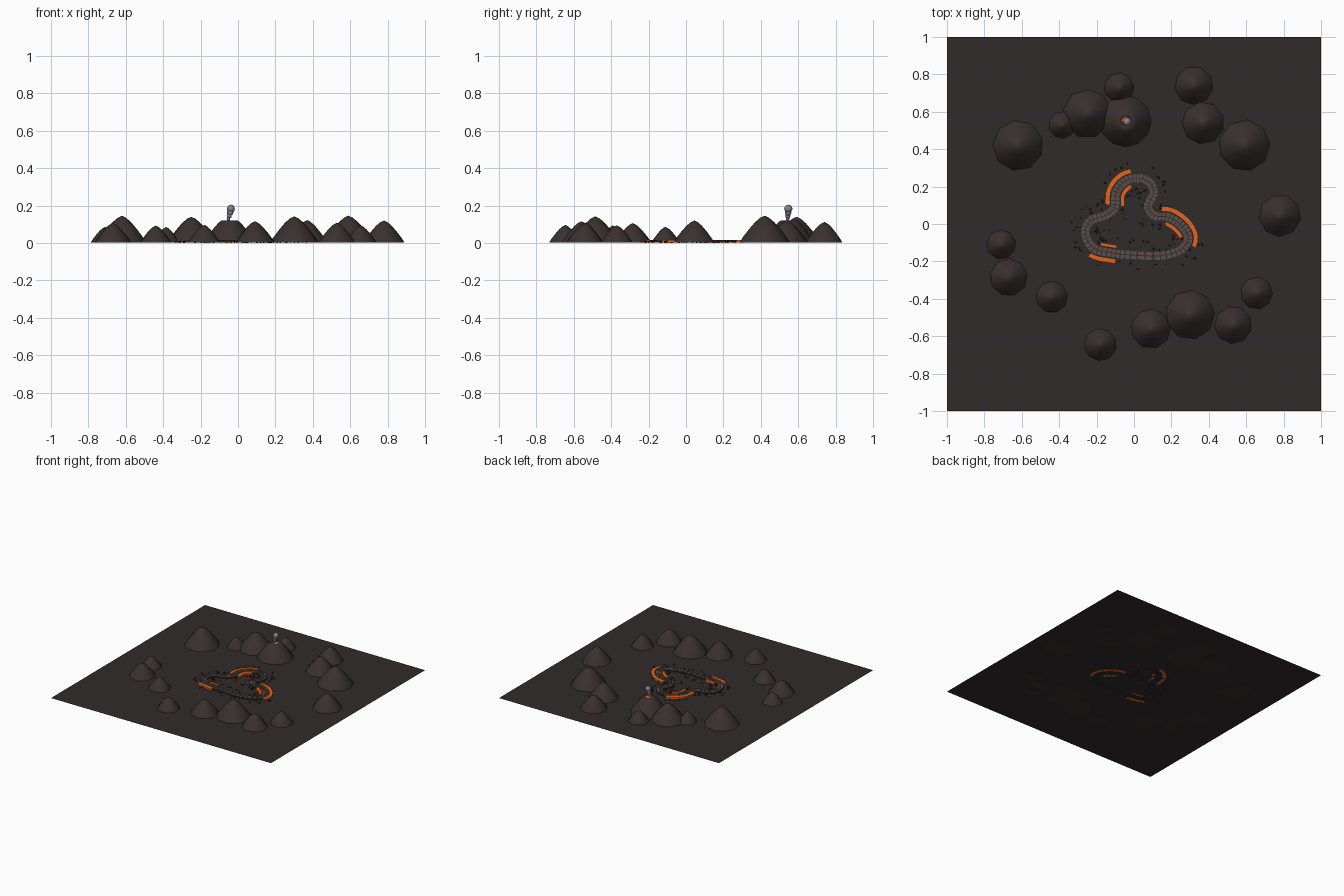
import bpy, bmesh, math, random
from mathutils import Vector, Matrix

if "Cube" in bpy.data.objects:
    bpy.data.objects.remove(bpy.data.objects["Cube"])

random.seed(7)
GROUND = 0.002


def mat(name, r, g, b):
    m = bpy.data.materials.new(name)
    m.diffuse_color = (r, g, b, 1)
    m.use_nodes = True
    m.node_tree.nodes["Principled BSDF"].inputs["Base Color"].default_value = m.diffuse_color
    return m


soil = mat("soil", .031, .024, .024)
rock = mat("rock", .042, .030, .029)
stone = mat("road_stone", .10, .075, .065)
joint = mat("road_joint", .025, .02, .02)
lava = mat("lava", .75, .13, .015)
grey = mat("smoke", .24, .22, .26)


def finish(name, bm, material, smooth=0):
    bmesh.ops.recalc_face_normals(bm, faces=bm.faces[:])
    me = bpy.data.meshes.new(name)
    bm.to_mesh(me)
    bm.free()
    ob = bpy.data.objects.new(name, me)
    bpy.context.collection.objects.link(ob)
    me.materials.append(material)
    if smooth:
        bpy.ops.object.select_all(action='DESELECT')
        ob.select_set(True)
        bpy.context.view_layer.objects.active = ob
        bpy.ops.object.shade_smooth_by_angle(angle=math.radians(smooth))
    return ob


# ground sheet
bm = bmesh.new()
bmesh.ops.create_grid(bm, x_segments=1, y_segments=1, size=1,
                      matrix=Matrix.Translation((0, 0, GROUND)))
finish("ground", bm, soil)


def lathe(name, x, y, profile, material, sides=9, turn=0.0, smooth=60):
    """Turn an (r, z) profile round a vertical axis; r = 0 makes a pole."""
    bm = bmesh.new()
    rings = []
    for r, z in profile:
        n = sides if r > 0 else 1
        rings.append([bm.verts.new((x + r * math.cos(turn + math.tau * i / sides),
                                    y + r * math.sin(turn + math.tau * i / sides), z))
                      for i in range(n)])
    for a, b in zip(rings, rings[1:]):
        for i in range(sides):
            j = (i + 1) % sides
            q = [a[i % len(a)], a[j % len(a)], b[j % len(b)], b[i % len(b)]]
            bm.faces.new(list(dict.fromkeys(q)))
    if len(rings[0]) > 1:
        bm.faces.new(rings[0])
    return finish(name, bm, material, smooth)


# hills: x, y, radius, height
hills = [(-.62, .42, .135, .145), (-.25, .59, .13, .14), (-.385, .53, .072, .085),
         (-.08, .73, .08, .09), (.32, .74, .102, .112), (.37, .54, .113, .122),
         (.59, .42, .137, .146), (.78, .045, .112, .12), (.655, -.37, .086, .094),
         (.53, -.54, .1, .108), (.30, -.485, .132, .142), (.09, -.56, .106, .116),
         (-.18, -.645, .087, .096), (-.44, -.39, .085, .093), (-.67, -.285, .1, .106),
         (-.71, -.11, .078, .086)]
shape = [(1, 0), (.87, .2), (.64, .48), (.38, .76), (.18, .92), (0, 1)]
for i, (x, y, r, h) in enumerate(hills):
    lathe(f"hill_{i + 1}", x, y, [(r * a, GROUND + (h - GROUND) * b) for a, b in shape],
          rock, 9, random.random())

# volcano with crater, lava pool and smoke puffs
vx, vy = -.045, .55
lathe("volcano", vx, vy, [(.137, GROUND), (.118, .035), (.088, .075), (.06, .107),
                          (.043, .121), (.028, .121), (.022, .112), (0, .112)], rock, 12)
lathe("crater_lava", vx, vy, [(.024, .113), (.022, .119), (0, .119)], lava, 12)
for i, (dx, z, r) in enumerate([(-.006, .130, .010), (-.002, .145, .014),
                                (.003, .163, .018), (.007, .183, .022)]):
    bm = bmesh.new()
    bmesh.ops.create_icosphere(bm, subdivisions=2, radius=r,
                               matrix=Matrix.Translation((vx + dx, vy - .005 + dx * .3, z)))
    finish(f"smoke_puff_{i + 1}", bm, grey, 60)

# road centre line, clockwise; the left side of travel is outward
PATH = [(.03, .245), (.085, .22), (.105, .165), (.075, .095), (.11, .045), (.19, .035),
        (.26, -.015), (.29, -.08), (.245, -.14), (.14, -.17), (-.02, -.165), (-.12, -.155),
        (-.215, -.13), (-.26, -.055), (-.235, .015), (-.155, .045), (-.105, .085),
        (-.095, .17), (-.045, .23)]
N = len(PATH)


def on_path(t, off):
    k, f = int(math.floor(t)), t - math.floor(t)
    a, b, c, d = (Vector(PATH[(k + i) % N]) for i in (-1, 0, 1, 2))
    p = .5 * (2 * b + (c - a) * f + (2 * a - 5 * b + 4 * c - d) * f * f
              + (3 * b - a - 3 * c + d) * f ** 3)
    g = (c - a) + 2 * (2 * a - 5 * b + 4 * c - d) * f + 3 * (3 * b - a - 3 * c + d) * f * f
    return p + Vector((-g.y, g.x)).normalized() * off


def strip(bm, t0, t1, lo, hi, z0, z1, steps, closed=False):
    """Box-section band that follows the road between two offsets."""
    rings = []
    for i in range(steps if closed else steps + 1):
        t = t0 + (t1 - t0) * i / steps
        rings.append([bm.verts.new((*on_path(t, o), z))
                      for o, z in ((lo, z0), (hi, z0), (hi, z1), (lo, z1))])
    pairs = list(zip(rings, rings[1:]))
    if closed:
        pairs.append((rings[-1], rings[0]))
    else:
        bm.faces.new(rings[0])
        bm.faces.new(rings[-1])
    for a, b in pairs:
        for i in range(4):
            j = (i + 1) % 4
            bm.faces.new((a[i], a[j], b[j], b[i]))


# road bed, then two lanes of paving slabs
bm = bmesh.new()
strip(bm, 0, N, -.025, .025, GROUND, .0095, N * 6, True)
finish("road_bed", bm, joint)
bm = bmesh.new()
for i in range(N * 4):
    for lo, hi in ((-.023, -.002), (.002, .023)):
        strip(bm, i / 4 + .02, i / 4 + .23, lo, hi, .006, .012, 1)
finish("road_slabs", bm, stone)

# glowing kerbs on the bends
kerbs = [(4.5, 7.35, .028, .054), (4.75, 6.7, -.05, -.028), (16.0, 18.5, .028, .054),
         (16.2, 18.3, -.05, -.028), (10.7, 12.0, .028, .054), (10.75, 11.7, -.046, -.028)]
for i, (t0, t1, lo, hi) in enumerate(kerbs):
    bm = bmesh.new()
    strip(bm, t0, t1, lo, hi, GROUND, .016, 12)
    finish(f"lava_kerb_{i + 1}", bm, lava)


# loose chips beside the road
def scatter(name, count, material, low, high, reach):
    bm = bmesh.new()
    for _ in range(count):
        p = on_path(random.uniform(0, N), random.choice((-1, 1)) * random.uniform(.03, reach))
        s = random.uniform(low, high)
        m = (Matrix.Translation((p.x, p.y, GROUND + s * .35))
             @ Matrix.Rotation(random.uniform(0, 6), 4, 'Z')
             @ Matrix.Diagonal((s, s * random.uniform(.6, 1.2), s * .8, 1)))
        bmesh.ops.create_icosphere(bm, subdivisions=1, radius=.6, matrix=m)
    finish(name, bm, material)


scatter("rock_chips", 150, joint, .006, .014, .085)
scatter("lava_chips", 9, lava, .008, .016, .08)
